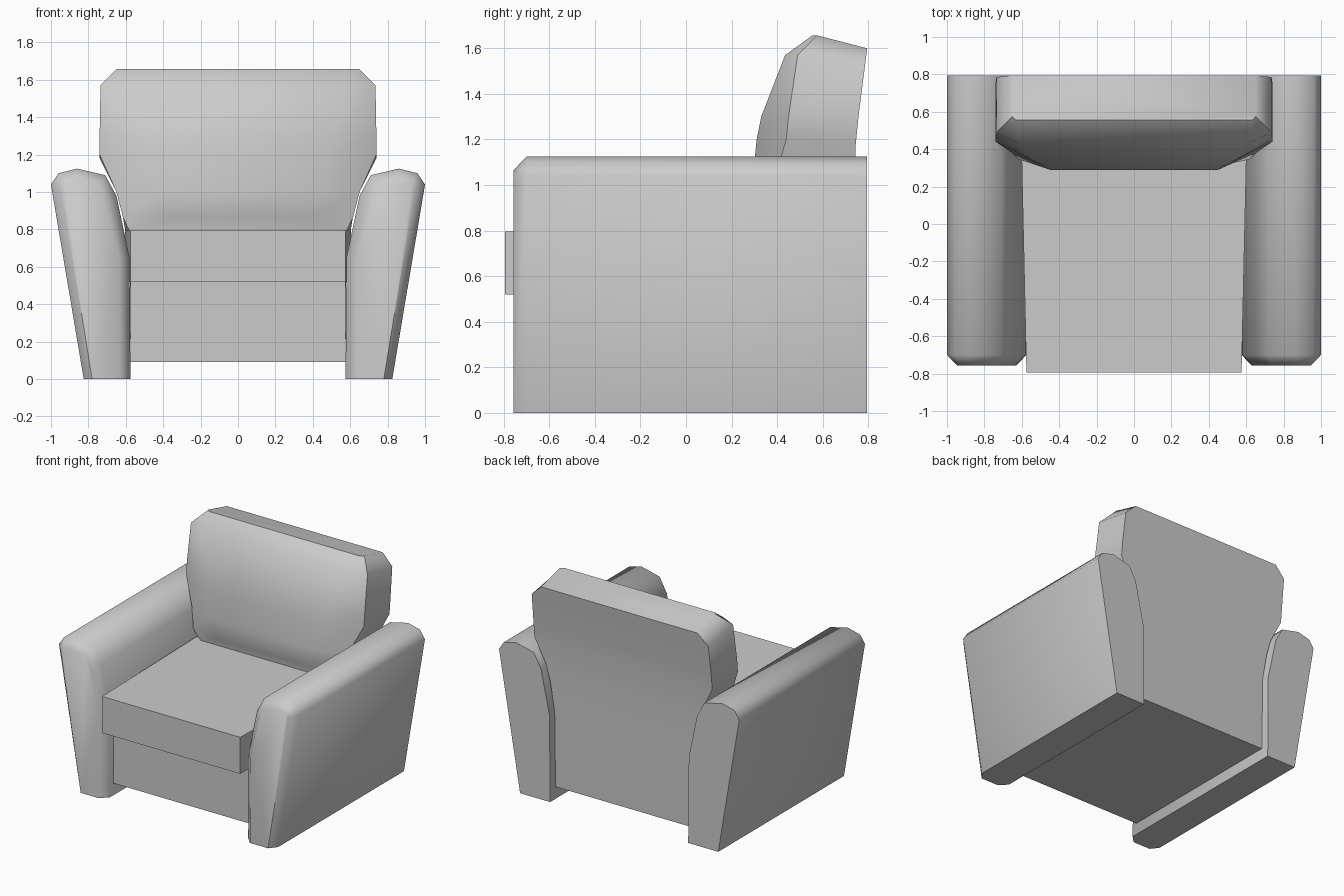
import bpy
import bmesh
from math import radians

old = bpy.data.objects.get("Cube")
if old:
    bpy.data.objects.remove(old, do_unlink=True)

# Upholstery colour
fabric = bpy.data.materials.new("grey_fabric")
fabric.use_nodes = True
grey = (0.6, 0.6, 0.6, 1)
fabric.diffuse_color = grey
fabric.node_tree.nodes["Principled BSDF"].inputs["Base Color"].default_value = grey


def loft(name, rings, angle):
    """Skin a list of equal-length point rings and cap both ends."""
    bm = bmesh.new()
    loops = [[bm.verts.new(p) for p in ring] for ring in rings]
    n = len(loops[0])
    for a, b in zip(loops, loops[1:]):
        for i in range(n):
            j = (i + 1) % n
            bm.faces.new((a[i], a[j], b[j], b[i]))
    bm.faces.new(loops[0])
    bm.faces.new(loops[-1])
    bmesh.ops.recalc_face_normals(bm, faces=bm.faces)
    mesh = bpy.data.meshes.new(name)
    bm.to_mesh(mesh)
    bm.free()
    mesh.materials.append(fabric)
    obj = bpy.data.objects.new(name, mesh)
    bpy.context.collection.objects.link(obj)
    bpy.ops.object.select_all(action="DESELECT")
    obj.select_set(True)
    bpy.context.view_layer.objects.active = obj
    bpy.ops.object.shade_smooth_by_angle(angle=radians(angle))
    return obj


def slab(name, front, back, bottom, top, front_w, back_w):
    """Flat-sided block whose width may change from front to back."""
    plan = [(-front_w, front), (front_w, front), (back_w, back), (-back_w, back)]
    return loft(name, [[(x, y, z) for x, y in plan] for z in (bottom, top)], 5)


# Base and seat cushion
slab("base", -0.66, 0.73, 0.09, 0.53, 0.575, 0.575)
slab("seat_cushion", -0.795, 0.45, 0.52, 0.795, 0.575, 0.603)

# Arms: flared profile, rounded over at the front
profile = [(0.575, 0), (0.825, 0), (1.0, 1.04), (0.96, 1.10), (0.86, 1.125),
           (0.71, 1.09), (0.65, 0.98), (0.58, 0.65)]
inset = [(0.63, 0), (0.78, 0), (0.945, 1.02), (0.93, 1.05), (0.86, 1.065),
         (0.74, 1.04), (0.70, 0.96), (0.635, 0.64)]
for side, name in ((1, "left_arm"), (-1, "right_arm")):
    sections = ((inset, -0.757), (profile, -0.70), (profile, 0.795))
    loft(name, [[(side * x, y, z) for x, z in pts] for pts, y in sections], 50)

# Backrest: front height, back height, half width, front half width,
# front depth, side depth, back depth
sections = [
    (0.09, 0.09, 0.575, 0.44, 0.40, 0.42, 0.73),
    (0.79, 0.66, 0.58, 0.56, 0.335, 0.36, 0.733),
    (0.865, 0.87, 0.615, 0.36, 0.29, 0.345, 0.735),
    (1.00, 1.00, 0.65, 0.45, 0.29, 0.38, 0.738),
    (1.20, 1.18, 0.74, 0.48, 0.31, 0.44, 0.745),
    (1.30, 1.30, 0.74, 0.52, 0.33, 0.45, 0.757),
    (1.57, 1.52, 0.735, 0.62, 0.435, 0.49, 0.785),
    (1.657, 1.60, 0.65, 0.63, 0.555, 0.575, 0.795),
]
rings = []
for z, zb, w, wf, yf, ys, yb in sections:
    half = [(wf, yf, z), (w, ys, z), (w, yb, zb)]
    rings.append(half + [(-x, y, h) for x, y, h in reversed(half)])
loft("backrest", rings, 48)
